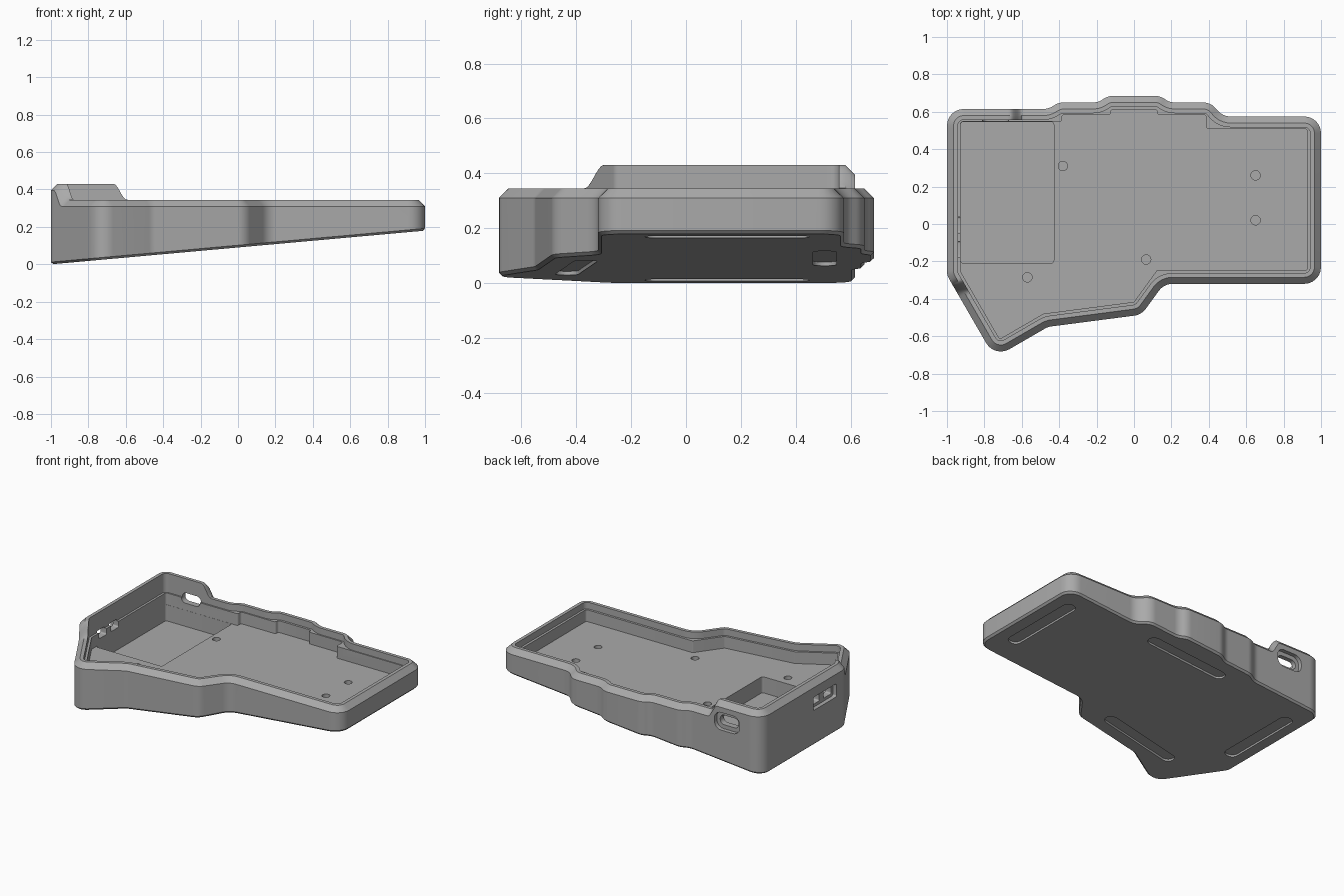
import bpy, bmesh, math
from mathutils import Vector, Matrix

cube = bpy.data.objects.get("Cube")
if cube:
    bpy.data.objects.remove(cube, do_unlink=True)

SLOPE = 0.09          # tilt of the underside
FLOOR, LEDGE = 0.22, 0.30
RIM, RAISE = 0.345, 0.085

grey = bpy.data.materials.new("case_grey")
grey.use_nodes = True
grey.diffuse_color = (0.4, 0.4, 0.4, 1)
grey.node_tree.nodes["Principled BSDF"].inputs["Base Color"].default_value = (0.4, 0.4, 0.4, 1)

# Case outline, counter-clockwise
OUTLINE = [Vector(p) for p in [
    (-1, 0.615), (-1, -0.274), (-0.745, -0.715), (-0.46, -0.55), (0.04, -0.485),
    (0.16, -0.32), (1, -0.32), (1, 0.575), (0.475, 0.575), (0.41, 0.65),
    (0.19, 0.65), (0.14, 0.685), (-0.14, 0.685), (-0.19, 0.65), (-0.4, 0.65), (-0.46, 0.615)]]


def inset(points, d):
    """Move every edge of a counter-clockwise polygon inward by d."""
    result = []
    for i, p in enumerate(points):
        u = (p - points[i - 1]).normalized()
        v = (points[(i + 1) % len(points)] - p).normalized()
        n, m = Vector((-u.y, u.x)), Vector((-v.y, v.x))
        result.append(p + (n + m) * d / (1 + n.dot(m)))
    return result


def rounded(points, radius, grow=0, steps=6, splits=None):
    """Round corners; grow shrinks convex and widens concave radii."""
    points = [Vector(p) for p in points]
    loop = []
    for i, p in enumerate(points):
        u = (p - points[i - 1]).normalized()
        v = (points[(i + 1) % len(points)] - p).normalized()
        turn = math.atan2(u.x * v.y - u.y * v.x, u.dot(v))
        r = max(radius - grow * math.copysign(1, turn), 0.01)
        side = math.copysign(1, turn)
        start = p - u * r * math.tan(abs(turn) / 2)
        centre = start + Vector((-u.y, u.x)) * r * side
        if splits and loop:
            last, count = loop[-1], splits[i - 1]
            loop += [last.lerp(start, k / count) for k in range(1, count)]
        for k in range(steps + 1):
            loop.append(centre + Matrix.Rotation(turn * k / steps, 2) @ (start - centre))
    if splits:
        last, count = loop[-1], splits[-1]
        loop += [last.lerp(loop[0], k / count) for k in range(1, count)]
    return loop


def loft(name, loops):
    """Skin a stack of equal loops and cap both ends."""
    bm = bmesh.new()
    rings = [[bm.verts.new(p) for p in loop] for loop in loops]
    n = len(rings[0])
    for a, b in zip(rings, rings[1:]):
        for i in range(n):
            j = (i + 1) % n
            bm.faces.new((a[i], a[j], b[j], b[i]))
    bm.faces.new(rings[0][::-1])
    bm.faces.new(rings[-1])
    bmesh.ops.recalc_face_normals(bm, faces=bm.faces)
    mesh = bpy.data.meshes.new(name)
    bm.to_mesh(mesh)
    bm.free()
    mesh.materials.append(grey)
    obj = bpy.data.objects.new(name, mesh)
    bpy.context.collection.objects.link(obj)
    return obj


def smooth(t):
    t = min(max(t, 0), 1)
    return t * t * (3 - 2 * t)


def rim_height(p):
    """Rim is raised around the back right corner."""
    return RIM + RAISE * smooth((-0.595 - p.x) / 0.07) * smooth((p.y + 0.37) / 0.07)


def underside(p):
    return SLOPE * (p.x + 1)


# Main shell: chamfered foot, wall, chamfered rim, recess down to the ledge
splits = [40 if min(p.x, OUTLINE[(i + 1) % len(OUTLINE)].x) < -0.95 else 1
          for i, p in enumerate(OUTLINE)]
profile = [
    (0.012, underside),
    (0.0, lambda p: underside(p) + 0.012),
    (0.0, lambda p: rim_height(p) - 0.035),
    (0.035, rim_height),
    (0.058, rim_height),
    (0.058, lambda p: LEDGE)]
loops = []
for d, height in profile:
    ring = rounded(inset(OUTLINE, d), 0.09, d, splits=splits)
    loops.append([(p.x, p.y, height(p)) for p in ring])
case = loft("case_shell", loops)

cutters = []


def cut(name, points, low, high, matrix=Matrix()):
    obj = loft(name, [[(p[0], p[1], z) for p in points] for z in (low, high)])
    obj.data.transform(matrix)
    obj.hide_render = True
    cutters.append(obj)


def slab(x, y, w, h, r):
    """Rounded rectangle centred on x, y."""
    w, h = w / 2, h / 2
    return rounded([(x - w, y - h), (x + w, y - h), (x + w, y + h), (x - w, y + h)], r)


# Main cavity, its back wall stepped around the bumps
front = inset(OUTLINE, 0.073)[1:7]
back = [Vector(p) for p in [
    (0.925, 0.51), (0.385, 0.51), (0.385, 0.583), (0.125, 0.583), (0.125, 0.612),
    (-0.125, 0.612), (-0.125, 0.583), (-0.385, 0.583), (-0.385, 0.547), (-0.927, 0.547)]]
cut("cavity_cutter", rounded(front + back, 0.012, steps=3), FLOOR, LEDGE + 0.005)

# Deeper battery pocket
cut("pocket_cutter", slab(-0.678, 0.168, 0.498, 0.756, 0.015), 0.11, FLOOR + 0.02)

# Screw holes in the floor
for x, y in [(-0.38, 0.31), (0.65, 0.26), (0.65, 0.02), (0.065, -0.19), (-0.57, -0.285)]:
    cut("screw_hole_cutter", slab(x, y, 0.05, 0.05, 0.0249), FLOOR - 0.04, FLOOR + 0.02)

# Cable port through the back wall
to_back = Matrix.Rotation(math.pi / 2, 4, 'X')
cut("port_recess_cutter", slab(-0.74, 0.3, 0.19, 0.12, 0.05), -0.7, -0.588, to_back)
cut("port_hole_cutter", slab(-0.74, 0.3, 0.14, 0.065, 0.03), -0.7, -0.5, to_back)

# Switch recess with two openings in the side wall
to_side = Matrix(((0, 0, 1, 0), (1, 0, 0, 0), (0, 1, 0, 0), (0, 0, 0, 1)))
cut("switch_recess_cutter", slab(-0.07, 0.285, 0.25, 0.09, 0.012), -1.1, -0.972, to_side)
for y in (-0.135, -0.005):
    cut("switch_hole_cutter", slab(y, 0.285, 0.085, 0.05, 0.006), -1.1, -0.9, to_side)

# Shallow foot pad recesses on the underside
tilt = Matrix.Rotation(-math.atan(SLOPE), 4, 'Y')
for x, y, turn in [(0.87, 0.15, 90), (-0.88, 0.15, 90), (0, 0.505, 0), (-0.38, -0.4, 7.5)]:
    place = (Matrix.Translation((x, y, SLOPE * (x + 1))) @ tilt
             @ Matrix.Rotation(math.radians(turn), 4, 'Z'))
    cut("foot_recess_cutter", slab(0, 0, 0.6, 0.085, 0.042), -0.03, 0.014, place)

# Apply the cuts and tidy up
bpy.context.view_layer.objects.active = case
for cutter in cutters:
    mod = case.modifiers.new("cut", 'BOOLEAN')
    mod.operation, mod.solver, mod.object = 'DIFFERENCE', 'EXACT', cutter
    bpy.ops.object.modifier_apply(modifier=mod.name)
for cutter in cutters:
    bpy.data.objects.remove(cutter, do_unlink=True)

bpy.ops.object.select_all(action='DESELECT')
case.select_set(True)
bpy.ops.object.shade_smooth_by_angle(angle=math.radians(32))
